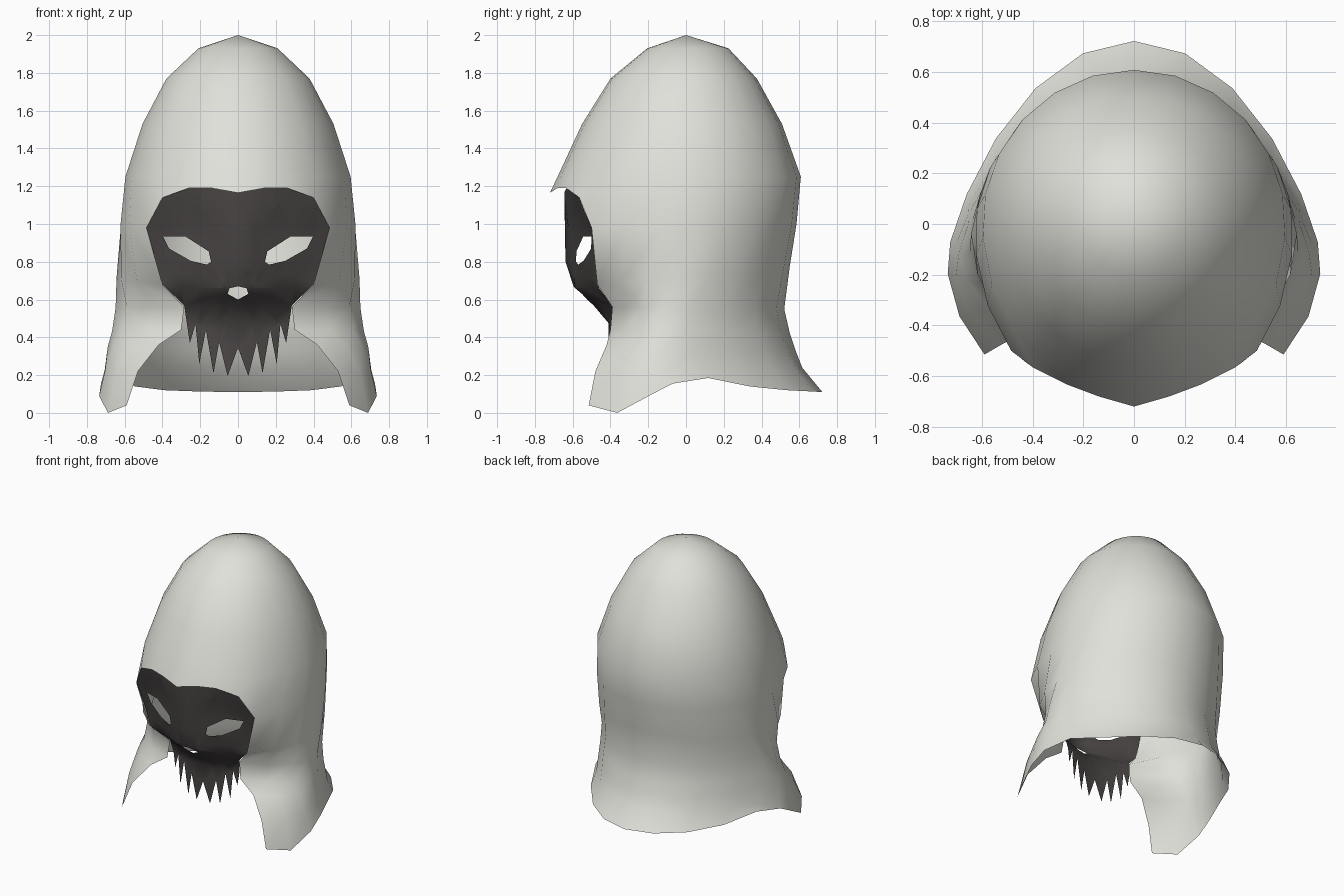
import bpy, bmesh, math
from mathutils import Vector

if "Cube" in bpy.data.objects:
    bpy.data.objects.remove(bpy.data.objects["Cube"])


def material(name, rgb):
    m = bpy.data.materials.new(name)
    m.diffuse_color = (*rgb, 1)
    m.use_nodes = True
    m.node_tree.nodes["Principled BSDF"].inputs["Base Color"].default_value = m.diffuse_color
    return m


CLOTH = material("pale_cloth", (0.75, 0.75, 0.70))
DARK = material("dark_mask", (0.07, 0.061, 0.061))


def finish(name, bm, mat):
    """Face the half sheet outward, smooth it and mirror it over x = 0."""
    bmesh.ops.recalc_face_normals(bm, faces=bm.faces)
    bm.normal_update()
    mid = Vector((0, 0, 0.9))
    if sum(f.normal.dot(f.calc_center_median() - mid) * f.calc_area() for f in bm.faces) < 0:
        bmesh.ops.reverse_faces(bm, faces=bm.faces)
    for f in bm.faces:
        f.smooth = True
    me = bpy.data.meshes.new(name)
    bm.to_mesh(me)
    bm.free()
    me.materials.append(mat)
    ob = bpy.data.objects.new(name, me)
    bpy.context.collection.objects.link(ob)
    mod = ob.modifiers.new("mirror", 'MIRROR')
    mod.merge_threshold = 0.002
    return ob


def lerp_table(table, v):
    """Piecewise linear lookup in a rising (key, value) table."""
    if v <= table[0][0]:
        return table[0][1]
    for (a, p), (b, q) in zip(table, table[1:]):
        if v <= b:
            return p + (q - p) * (v - a) / (b - a)
    return table[-1][1]


# Hood: rings from the crown down; the lower ones stop at the face opening
N = 8
closed = [  # z, half width, back y, front y
    (1.93, 0.21, 0.225, -0.205), (1.77, 0.38, 0.375, -0.40),
    (1.53, 0.507, 0.508, -0.55), (1.25, 0.598, 0.608, -0.68)]
opened = [  # back z, edge z, half width, centre y, back y, edge x, edge y, back pinch
    (1.00, 0.98, 0.628, -0.03, 0.585, 0.485, -0.50, 1.05),
    (0.78, 0.68, 0.643, -0.05, 0.55, 0.40, -0.47, 1.15),
    (0.55, 0.56, 0.652, -0.07, 0.52, 0.285, -0.39, 1.25),
    (0.42, 0.44, 0.67, -0.09, 0.55, 0.30, -0.40, 1.3),
    (0.33, 0.36, 0.69, -0.11, 0.58, 0.42, -0.42, 1.35),
    (0.24, 0.22, 0.712, -0.13, 0.615, 0.53, -0.48, 1.4),
    (0.11, 0.04, 0.738, -0.14, 0.722, 0.59, -0.515, 1.5)]
hem_z = [0.11, 0.113, 0.12, 0.14, 0.185, 0.155, 0.09, 0.0, 0.04]
brow = [(0.40, -0.565, 1.14), (0.26, -0.635, 1.19), (0.14, -0.68, 1.19), (0, -0.72, 1.165)]

bm = bmesh.new()
rows = []
angles = [126 * j / N for j in range(N + 1)] + [138, 154, 167, 180]
for z, w, yb, yf in closed:
    row = []
    for a in angles:
        s, c = math.sin(math.radians(a)), math.cos(math.radians(a))
        row.append(bm.verts.new((0 if a in (0, 180) else w * s, (yb if c > 0 else -yf) * c, z)))
    rows.append(row)
for i, (zb, ze, w, cy, yb, xe, ye, pinch) in enumerate(opened):
    end = math.pi - math.asin(xe / w)
    front = (cy - ye) / -math.cos(end)
    row = []
    for j in range(N + 1):
        t = end * j / N
        c = math.cos(t)
        y = cy + ((yb - cy) * c ** pinch if c > 0 else front * c)
        z = hem_z[j] if i == len(opened) - 1 else zb + (ze - zb) * j / N
        row.append(bm.verts.new((w * math.sin(t), y, z)))
    if i == 0:
        row += [bm.verts.new(p) for p in brow]
    rows.append(row)
crown = bm.verts.new((0, 0, 2))
for a, b in zip(rows[0], rows[0][1:]):
    bm.faces.new((crown, a, b))
for up, low in zip(rows, rows[1:]):
    for j in range(min(len(up), len(low)) - 1):
        bm.faces.new((up[j], low[j], low[j + 1], up[j + 1]))
finish("hood", bm, CLOTH)


def sheet(name, loops, x_cuts, z_cuts, depth):
    """Fill a flat half outline with holes, slice it, then bend it in y."""
    bm = bmesh.new()
    for loop in loops:
        vs = [bm.verts.new((x, 0, z)) for x, z in loop]
        for a, b in zip(vs, vs[1:] + vs[:1]):
            bm.edges.new((a, b))
    bmesh.ops.triangle_fill(bm, use_beauty=True, use_dissolve=False,
                            edges=bm.edges[:], normal=(0, -1, 0))
    cuts = [((x, 0, 0), (1, 0, 0)) for x in x_cuts] + [((0, 0, z), (0, 0, 1)) for z in z_cuts]
    for co, no in cuts:
        bmesh.ops.bisect_plane(bm, geom=bm.verts[:] + bm.edges[:] + bm.faces[:],
                               dist=1e-5, plane_co=co, plane_no=no)
    for v in bm.verts:
        v.co.y = depth(v.co.x, v.co.z)
    return finish(name, bm, DARK)


# Mask: curved face plate with eye holes, a nose hole and a jagged fringe
outline = [(0, 1.165), (0.14, 1.19), (0.26, 1.19), (0.40, 1.14), (0.485, 0.98),
           (0.40, 0.68), (0.285, 0.57),
           (0.255, 0.37), (0.225, 0.47), (0.205, 0.26), (0.17, 0.44),
           (0.13, 0.21), (0.10, 0.375), (0.055, 0.195), (0, 0.345),
           (0, 0.60), (0.055, 0.63), (0.045, 0.66), (0, 0.67)]
eye = [(0.143, 0.80), (0.155, 0.855), (0.28, 0.935), (0.397, 0.933),
       (0.365, 0.87), (0.25, 0.805), (0.165, 0.785)]
profile = [(0.475, -0.41), (0.57, -0.49), (0.66, -0.592), (0.80, -0.638), (1.19, -0.645)]
bend = [(0.475, 0.3), (0.57, 0.66), (0.68, 0.5), (0.80, 0.53), (0.98, 0.425), (1.19, 0.28)]


def mask_depth(x, z):
    r = math.hypot(x - 0.27, z - 0.86) / 0.25
    socket = 0.03 * max(0, 1 - r ** 4)
    return lerp_table(profile, z) + lerp_table(bend, z) * abs(x) ** 1.5 + socket


sheet("mask", [outline, eye], [0.08, 0.2, 0.3, 0.4],
      [0.475, 0.57, 0.66, 0.73, 0.80, 0.98, 1.08], mask_depth)
